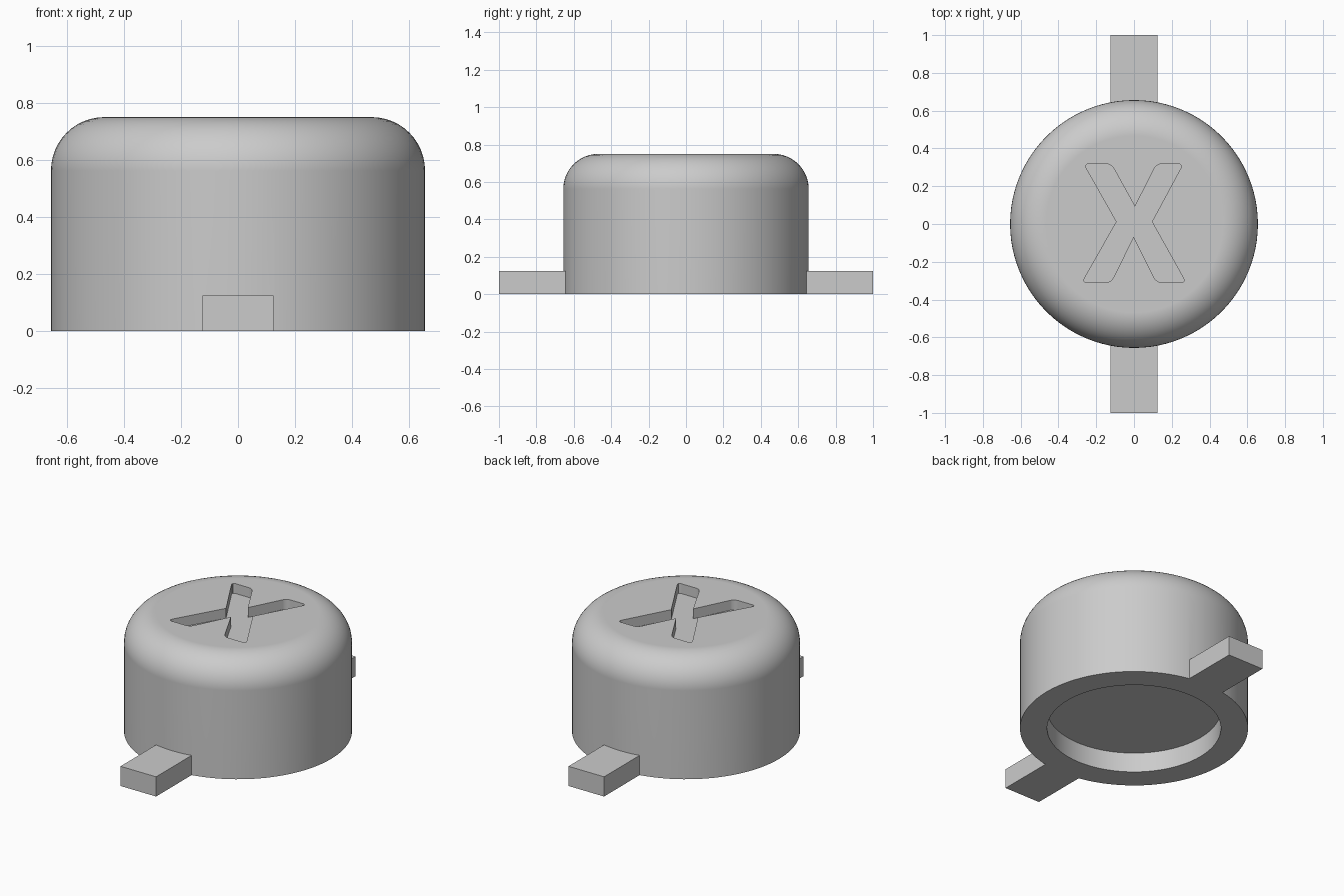
import bpy
import bmesh
from math import pi, sin, cos, radians
from mathutils import Matrix

default = bpy.data.objects.get("Cube")
if default:
    bpy.data.objects.remove(default)

RADIUS, HEIGHT, FILLET = 0.656, 0.75, 0.1875
HOLE_RADIUS, HOLE_DEPTH = 0.5, 0.125
RECESS_DEPTH = 0.0625

# Single plain grey
grey = bpy.data.materials.new("plain grey")
grey.use_nodes = True
colour = (0.6, 0.6, 0.6, 1)
grey.diffuse_color = colour
grey.node_tree.nodes["Principled BSDF"].inputs["Base Color"].default_value = colour


def make_object(name, bm):
    bmesh.ops.recalc_face_normals(bm, faces=bm.faces)
    mesh = bpy.data.meshes.new(name)
    bm.to_mesh(mesh)
    bm.free()
    mesh.materials.append(grey)
    obj = bpy.data.objects.new(name, mesh)
    bpy.context.collection.objects.link(obj)
    return obj


def combine(target, tool, operation):
    """Apply an exact boolean, then drop the tool."""
    mod = target.modifiers.new(operation, "BOOLEAN")
    mod.operation, mod.solver, mod.object = operation, "EXACT", tool
    bpy.context.view_layer.objects.active = target
    bpy.ops.object.modifier_apply(modifier=mod.name)
    bpy.data.objects.remove(tool)


def lathe(name, profile, segments=96):
    """Stack of rings through (radius, z), closed by flat end caps."""
    bm = bmesh.new()
    rings = [[bm.verts.new((r * cos(2 * pi * i / segments), r * sin(2 * pi * i / segments), z))
              for i in range(segments)] for r, z in profile]
    for low, high in zip(rings, rings[1:]):
        for i in range(segments):
            j = (i + 1) % segments
            bm.faces.new((low[i], low[j], high[j], high[i]))
    bm.faces.new(rings[0])
    bm.faces.new(rings[-1])
    return make_object(name, bm)


# Round cap: shallow underside hole, straight wall, rounded shoulder, flat top
steps = 12
shoulder = [(RADIUS - FILLET + FILLET * cos(pi / 2 * k / steps),
             HEIGHT - FILLET + FILLET * sin(pi / 2 * k / steps)) for k in range(steps + 1)]
cap = lathe("round_cap", [(HOLE_RADIUS, HOLE_DEPTH), (HOLE_RADIUS, 0), (RADIUS, 0)] + shoulder)

# Front and back tabs
for side, name in ((-1, "front_tab"), (1, "back_tab")):
    bm = bmesh.new()
    bmesh.ops.create_cube(bm, size=1, matrix=Matrix.Translation((0, side * 0.8, 0.0625))
                          @ Matrix.Diagonal((0.25, 0.4, 0.125, 1)))
    combine(cap, make_object(name, bm), "UNION")

# Crossed recess in the top, with rounded arm ends
outline = [(-0.265, 0.318), (-0.12, 0.318), (0.005, 0.092), (0.12, 0.318), (0.26, 0.318),
           (0.095, 0.012), (0.275, -0.31), (0.12, -0.31), (-0.002, -0.068), (-0.122, -0.31),
           (-0.275, -0.31), (-0.092, 0.012)]
bm = bmesh.new()
base = bm.faces.new([bm.verts.new((x, y, HEIGHT - RECESS_DEPTH)) for x, y in outline])
top = bmesh.ops.extrude_face_region(bm, geom=[base])
bmesh.ops.translate(bm, vec=(0, 0, 0.2), verts=[v for v in top["geom"] if isinstance(v, bmesh.types.BMVert)])
arm_edges = [e for e in bm.edges
             if abs(e.verts[0].co.z - e.verts[1].co.z) > 0.1 and abs(e.verts[0].co.y) > 0.2]
bmesh.ops.bevel(bm, geom=arm_edges, offset=0.026, segments=4, profile=0.5, affect="EDGES")
combine(cap, make_object("cross_recess", bm), "DIFFERENCE")

# Smooth round surfaces, crisp edges, flat top
bpy.ops.object.select_all(action="DESELECT")
cap.select_set(True)
bpy.context.view_layer.objects.active = cap
bpy.ops.object.shade_smooth_by_angle(angle=radians(30))
weighted = cap.modifiers.new("flat top shading", "WEIGHTED_NORMAL")
weighted.keep_sharp = True
